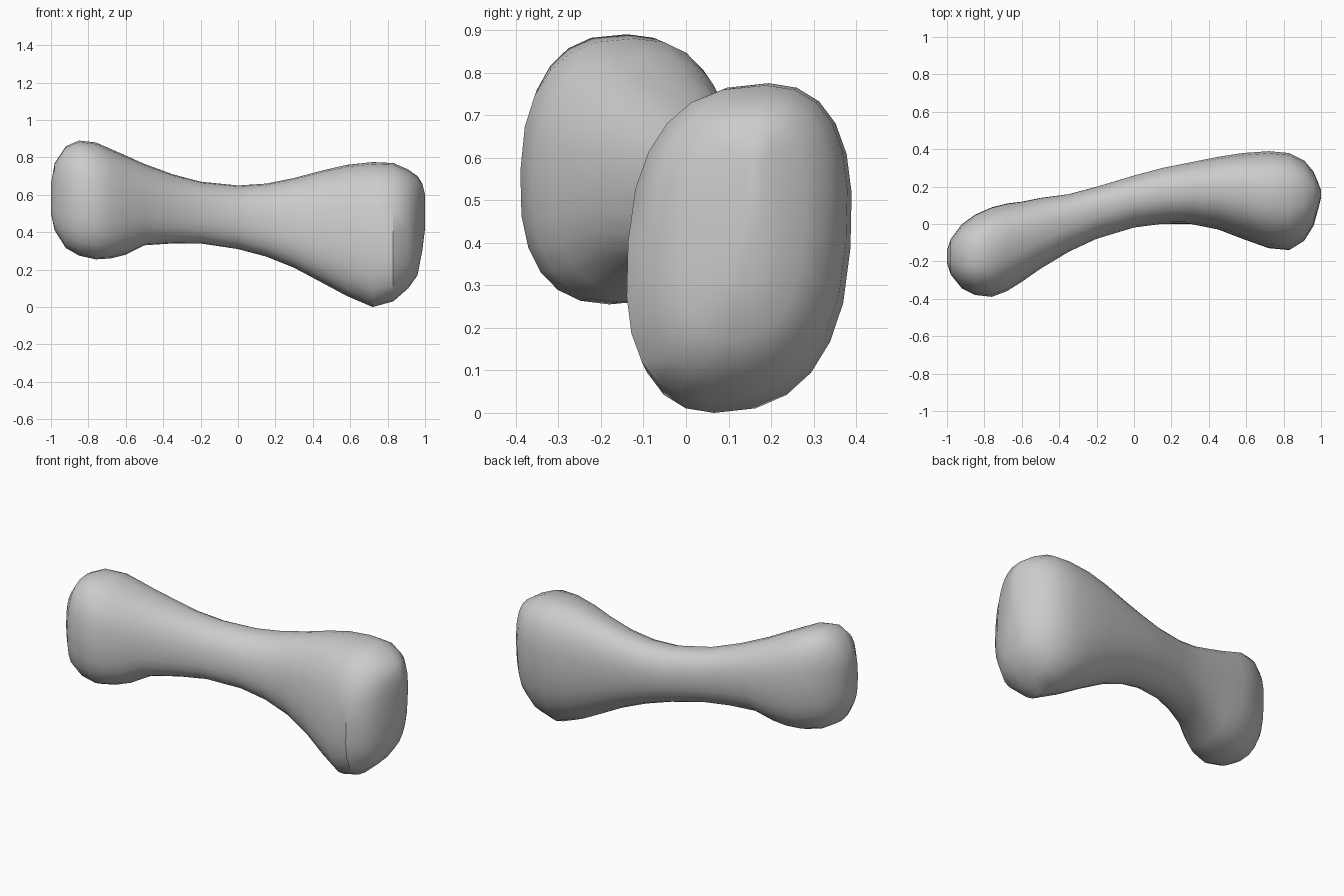
import bpy
import bmesh
from math import cos, sin, pi, radians, copysign

default = bpy.data.objects.get("Cube")
if default:
    bpy.data.objects.remove(default, do_unlink=True)

SIDES = 24

# Outline of the bone along its length: x, back y, front y, top z, bottom z
SECTIONS = [
    (-1, -.14, -.21, .66, .5),
    (-.98, -.08, -.27, .77, .41),
    (-.92, 0, -.345, .86, .315),
    (-.85, .05, -.38, .89, .275),
    (-.76, .09, -.39, .88, .255),
    (-.68, .11, -.36, .845, .26),
    (-.6, .12, -.31, .81, .28),
    (-.5, .14, -.24, .765, .33),
    (-.35, .16, -.15, .71, .34),
    (-.2, .2, -.08, .67, .34),
    (0, .26, -.02, .65, .31),
    (.15, .3, 0, .66, .27),
    (.3, .33, 0, .69, .21),
    (.45, .36, -.03, .73, .13),
    (.58, .38, -.08, .76, .06),
    (.72, .39, -.13, .775, 0),
    (.83, .38, -.14, .77, .03),
    (.91, .34, -.09, .735, .1),
    (.96, .28, -.01, .7, .17),
    (.985, .22, .08, .66, .3),
    (1, .18, .14, .6, .42),
]


def soften(value, power):
    """Flatten the sides of an ellipse a little, keeping its bounds."""
    return copysign(abs(value) ** power, value)


def section_ring(bm, x, back, front, top, bottom):
    """Add one closed ring across the bone, boxier towards the ends."""
    lean = .13 + .07 * x
    power = .92 - .15 * abs(x)
    ring = []
    for i in range(SIDES):
        angle = 2 * pi * i / SIDES
        across = soften(cos(angle - lean), power)
        up = soften(sin(angle), power)
        y = (back + front) / 2 + (back - front) / 2 * across
        z = (top + bottom) / 2 + (top - bottom) / 2 * up
        ring.append(bm.verts.new((x, y, z)))
    return ring


def bridge(bm, first, second):
    """Join two neighbouring rings with a band of quads."""
    for i in range(SIDES):
        j = (i + 1) % SIDES
        bm.faces.new((first[i], first[j], second[j], second[i]))


# Bone: lofted shaft with two swollen, rounded ends
bm = bmesh.new()
rings = [section_ring(bm, *section) for section in SECTIONS]
for first, second in zip(rings, rings[1:]):
    bridge(bm, first, second)
bm.faces.new(rings[0])
bm.faces.new(rings[-1])
bmesh.ops.recalc_face_normals(bm, faces=bm.faces)

mesh = bpy.data.meshes.new("bone")
bm.to_mesh(mesh)
bm.free()
bone = bpy.data.objects.new("bone", mesh)
bpy.context.collection.objects.link(bone)

# Plain grey material
grey = bpy.data.materials.new("plain grey")
grey.use_nodes = True
colour = (.6, .6, .6, 1)
grey.diffuse_color = colour
for node in grey.node_tree.nodes:
    if node.type == "BSDF_PRINCIPLED":
        node.inputs["Base Color"].default_value = colour
mesh.materials.append(grey)

# Smooth shading with creases at the sharp turns of the ends
bpy.ops.object.select_all(action="DESELECT")
bone.select_set(True)
bpy.context.view_layer.objects.active = bone
bpy.ops.object.shade_smooth_by_angle(angle=radians(35))
